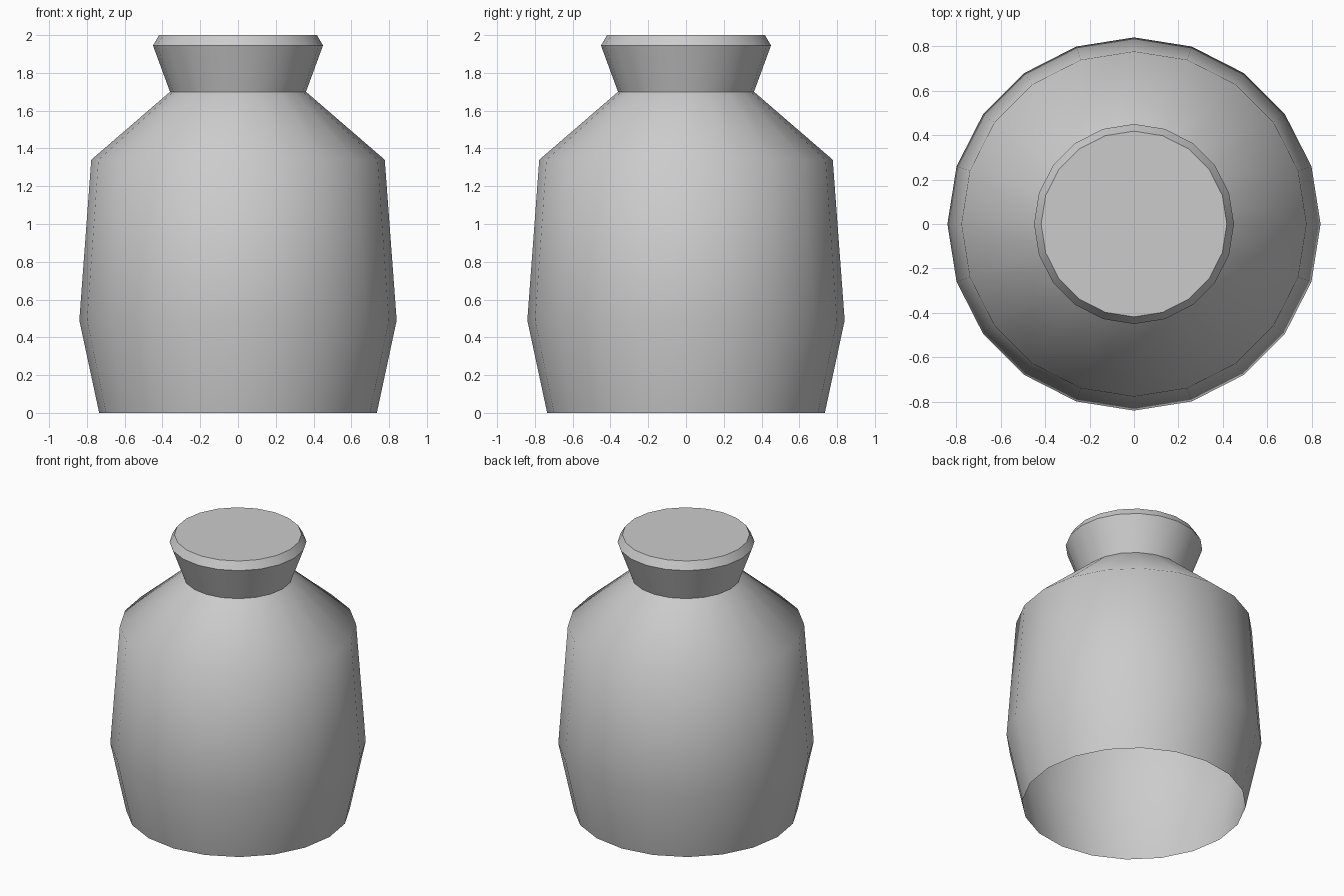
import bpy, bmesh, math

if "Cube" in bpy.data.objects:
    bpy.data.objects.remove(bpy.data.objects["Cube"])

SIDES = 20
# Radius / height pairs from the open bottom up to the lid
PROFILE = [(0.735, 0), (0.84, 0.49), (0.777, 1.34), (0.36, 1.70), (0.45, 1.945), (0.418, 2.0)]
SHARP_RINGS = {3, 4, 5}  # neck crease, rim and lid edge

bm = bmesh.new()
rings = []
for r, z in PROFILE:
    rings.append([bm.verts.new((r * math.cos(2 * math.pi * i / SIDES),
                                r * math.sin(2 * math.pi * i / SIDES), z))
                  for i in range(SIDES)])

# Side walls
for lower, upper in zip(rings, rings[1:]):
    for i in range(SIDES):
        j = (i + 1) % SIDES
        bm.faces.new((lower[i], lower[j], upper[j], upper[i])).smooth = True

# Flat lid
bm.faces.new(rings[-1])

# Crisp creases at neck and rim
for k in SHARP_RINGS:
    for i in range(SIDES):
        bm.edges.get((rings[k][i], rings[k][(i + 1) % SIDES])).smooth = False

mesh = bpy.data.meshes.new("jar")
bm.to_mesh(mesh)
bm.free()
jar = bpy.data.objects.new("jar", mesh)
bpy.context.collection.objects.link(jar)
